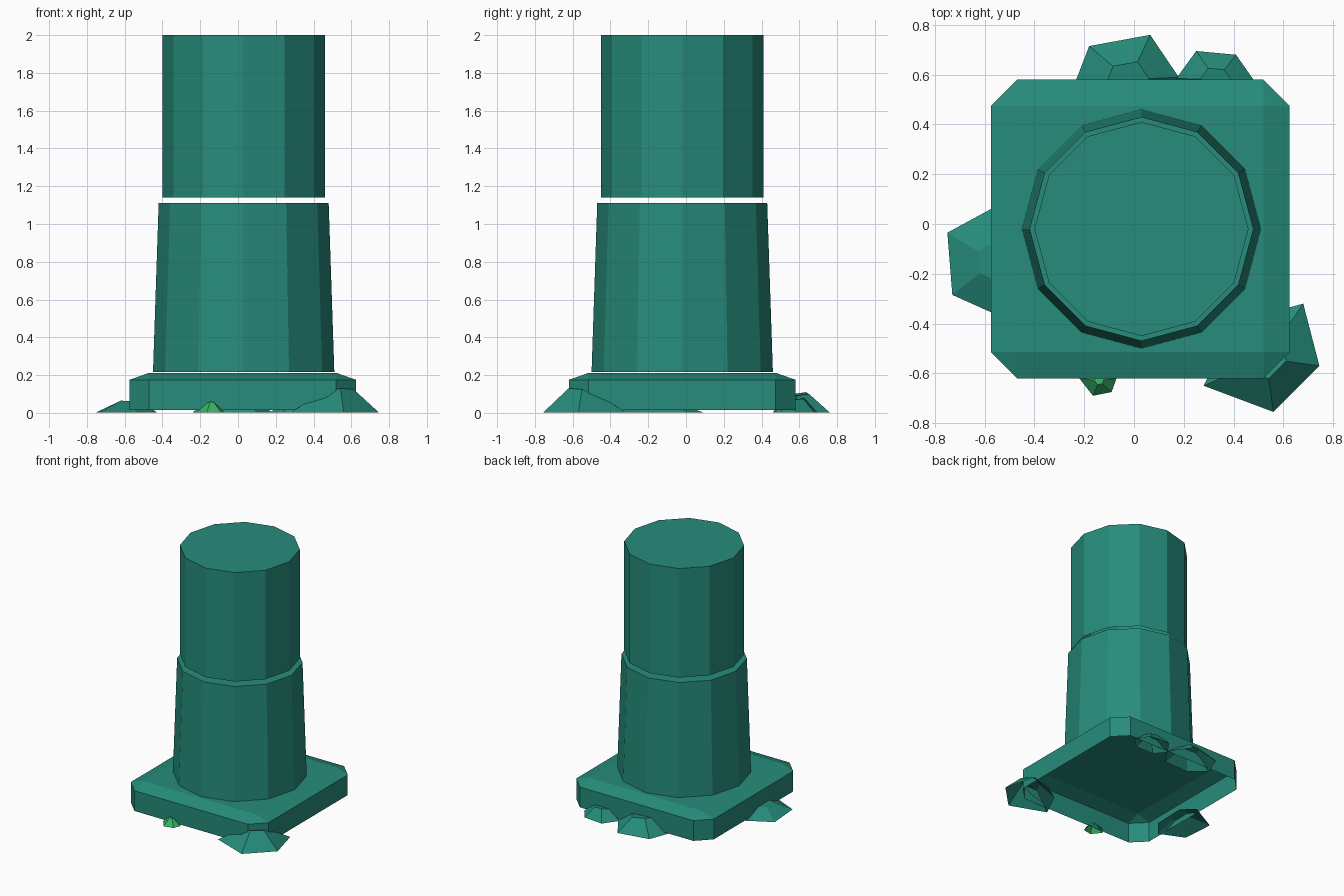
import bpy, bmesh, math

if "Cube" in bpy.data.objects:
    bpy.data.objects.remove(bpy.data.objects["Cube"])


def material(name, rgb):
    m = bpy.data.materials.new(name)
    m.diffuse_color = (*rgb, 1)
    m.use_nodes = True
    m.node_tree.nodes["Principled BSDF"].inputs["Base Color"].default_value = m.diffuse_color
    return m


TEAL = material("teal stone", (0.0194, 0.262, 0.198))
GREEN = material("leaf green", (0.036, 0.45, 0.135))
CX, CY = 0.03, -0.02


def loft(name, rings, mat):
    """Join rings of equal count from bottom to top, cap the top, leave the bottom open."""
    bm = bmesh.new()
    loops = [[bm.verts.new(p) for p in r] for r in rings]
    n = len(loops[0])
    for a, b in zip(loops, loops[1:]):
        for i in range(n):
            j = (i + 1) % n
            bm.faces.new((a[i], a[j], b[j], b[i]))
    bm.faces.new(loops[-1])
    bmesh.ops.remove_doubles(bm, verts=bm.verts, dist=0.0005)
    bmesh.ops.recalc_face_normals(bm, faces=bm.faces)
    me = bpy.data.meshes.new(name)
    bm.to_mesh(me)
    bm.free()
    me.materials.append(mat)
    ob = bpy.data.objects.new(name, me)
    bpy.context.collection.objects.link(ob)
    return ob


def circle(r, z, n=12):
    return [(CX + r * math.cos(2 * math.pi * i / n),
             CY + r * math.sin(2 * math.pi * i / n), z) for i in range(n)]


# two separate twelve-sided column drums
loft("lower_drum", [circle(0.48, 0.216), circle(0.45, 1.11)], TEAL)
loft("upper_drum", [circle(0.43, 1.14), circle(0.43, 2.0)], TEAL)


# square plinth with cut corners, sloped top border and open underside
def square(h, cut, z):
    pts = []
    for sx, sy in ((1, 1), (-1, 1), (-1, -1), (1, -1)):
        pair = [(sx * h, sy * (h - cut)), (sx * (h - cut), sy * h)]
        pts += pair if sx * sy > 0 else pair[::-1]
    return [(0.025 + x, CY + y, z) for x, y in pts]


loft("plinth", [square(0.6, 0.105, 0.015), square(0.6, 0.105, 0.175),
                square(0.495, 0, 0.212)], TEAL)


# rubble: ground outline shrunk towards a centre, with a height per corner
def rock(name, outline, centre, scale, heights, mat=TEAL):
    cx, cy = centre
    top = [(cx + (x - cx) * scale, cy + (y - cy) * scale, h)
           for (x, y), h in zip(outline, heights)]
    loft(name, [[(x, y, 0.003) for x, y in outline], top], mat)


rock("rubble_front_right",
     [(0.68, -0.32), (0.745, -0.57), (0.56, -0.755), (0.28, -0.65), (0.38, -0.45), (0.5, -0.37)],
     (0.53, -0.54), 0.38, [0.09, 0.125, 0.13, 0.10, 0.10, 0.09])
rock("rubble_back_middle",
     [(0.18, 0.59), (0.065, 0.76), (-0.18, 0.715), (-0.24, 0.56), (-0.12, 0.46), (0.1, 0.47)],
     (-0.02, 0.58), 0.4, [0.09, 0.10, 0.11, 0.10, 0.10, 0.09])
rock("rubble_back_right",
     [(0.48, 0.58), (0.41, 0.68), (0.25, 0.695), (0.17, 0.585), (0.24, 0.5), (0.4, 0.5)],
     (0.33, 0.58), 0.4, [0.07, 0.075, 0.08, 0.07, 0.07, 0.07])
rock("rubble_left",
     [(-0.52, 0.09), (-0.75, -0.035), (-0.73, -0.285), (-0.54, -0.37), (-0.44, -0.25), (-0.43, 0.0)],
     (-0.56, -0.15), 0.35, [0.06, 0.06, 0.065, 0.06, 0.06, 0.06])
rock("green_sprout_front",
     [(-0.07, -0.62), (-0.09, -0.675), (-0.165, -0.69), (-0.22, -0.62), (-0.18, -0.57), (-0.1, -0.57)],
     (-0.14, -0.63), 0.25, [0.052, 0.055, 0.06, 0.055, 0.055, 0.05], GREEN)
